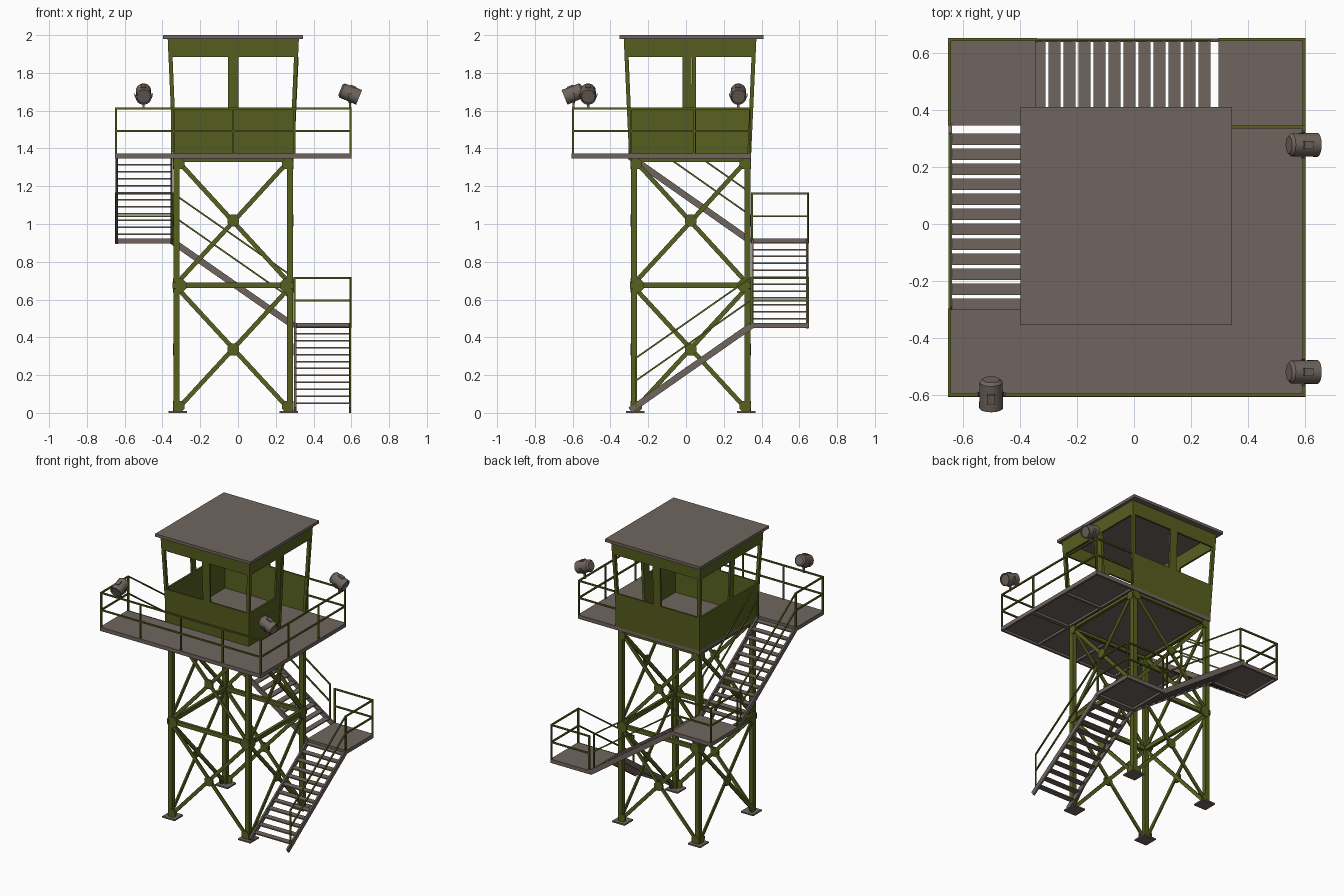
import bpy, bmesh, math
from mathutils import Vector as V, Matrix as M

if "Cube" in bpy.data.objects:
    bpy.data.objects.remove(bpy.data.objects["Cube"])


def material(name, col):
    m = bpy.data.materials.new(name)
    m.diffuse_color = (*col, 1)
    m.use_nodes = True
    m.node_tree.nodes["Principled BSDF"].inputs["Base Color"].default_value = m.diffuse_color
    return m


OLIVE = material("olive_paint", (0.095, 0.115, 0.014))
BROWN = material("brown_grey_metal", (0.16, 0.13, 0.112))


def finish(name, bm, mat):
    bmesh.ops.recalc_face_normals(bm, faces=bm.faces)
    me = bpy.data.meshes.new(name)
    bm.to_mesh(me)
    bm.free()
    me.materials.append(mat)
    ob = bpy.data.objects.new(name, me)
    bpy.context.collection.objects.link(ob)
    return ob


def box(bm, x0, x1, y0, y1, z0, z1):
    mat = M.Translation(((x0 + x1) / 2, (y0 + y1) / 2, (z0 + z1) / 2)) @ M.Diagonal((x1 - x0, y1 - y0, z1 - z0, 1))
    bmesh.ops.create_cube(bm, size=1, matrix=mat)


def bar(bm, p, q, w, h):
    """Square bar from p to q, w across and h upright."""
    p, q = V(p), V(q)
    d = (q - p).normalized()
    s = V((1, 0, 0)) if abs(d.z) > 0.999 else d.cross(V((0, 0, 1))).normalized()
    u = s.cross(d)
    rot = M((s, d, u)).transposed().to_4x4()
    mat = M.Translation((p + q) / 2) @ rot @ M.Diagonal((w, (q - p).length, h, 1))
    bmesh.ops.create_cube(bm, size=1, matrix=mat)


CX, CY = -0.025, 0.025      # tower centre
Z1, Z2, Z3 = 0.477, 0.923, 1.374   # landing and deck heights
L = 0.30                    # leg distance from centre

# Legs and foot plates
legs, feet = bmesh.new(), bmesh.new()
for sx in (-1, 1):
    for sy in (-1, 1):
        x, y = CX + sx * L, CY + sy * L
        box(legs, x - 0.016, x + 0.016, y - 0.016, y + 0.016, 0.005, 1.35)
        fx, fy = x - sx * 0.006, y - sy * 0.006
        box(feet, fx - 0.048, fx + 0.048, fy - 0.048, fy + 0.048, 0, 0.01)
finish("tower_legs", legs, OLIVE)
finish("foot_plates", feet, BROWN)

# Bracing of the four tower faces
brace, guss = bmesh.new(), bmesh.new()
for i in range(4):
    R = M.Translation((CX, CY, 0)) @ M.Rotation(i * math.pi / 2, 4, 'Z')

    def P(x, z, y=-0.306):
        return R @ V((x, y, z))

    for z in (0.675, 1.338):
        bar(brace, P(-L, z, -L), P(L, z, -L), 0.02, 0.03 if z < 1 else 0.02)
    for z0, z1 in ((0.02, 0.66), (0.69, 1.335)):
        for s in (-1, 1):
            bar(brace, P(-s * 0.295, z0), P(s * 0.295, z1), 0.01, 0.024)
    spots = [(0, 0.335, 0.034), (0, 1.018, 0.034)]
    for s in (-1, 1):
        spots += [(s * 0.285, 0.675, 0.04), (s * 0.285, 1.318, 0.03), (s * 0.285, 0.035, 0.03)]
    for x, z, r in spots:
        m = R @ M.Translation((x, -0.313, z)) @ M.Rotation(math.pi / 2, 4, 'X') @ M.Rotation(math.pi / 8, 4, 'Z')
        bmesh.ops.create_cone(guss, cap_ends=True, segments=8, radius1=r, radius2=r, depth=0.012, matrix=m)
finish("tower_bracing", brace, OLIVE)
finish("gusset_plates", guss, OLIVE)


def platform(name, rects, ribs):
    """Thin plates with edge beams and extra ribs below."""
    bm = bmesh.new()
    for x0, x1, y0, y1, z in rects:
        box(bm, x0, x1, y0, y1, z - 0.012, z)
        lo, hi = z - 0.027, z - 0.004
        for x in (x0, x1 - 0.014):
            box(bm, x, x + 0.014, y0, y1, lo, hi)
        for y in (y0, y1 - 0.014):
            box(bm, x0 + 0.001, x1 - 0.001, y, y + 0.014, lo, hi)
    for p, q in ribs:
        bar(bm, p, q, 0.014, 0.022)
    finish(name, bm, BROWN)


zr = Z3 - 0.016
platform("deck", [(-0.65, 0.6, -0.605, -0.3, Z3), (-0.345, 0.6, -0.3, 0.345, Z3)],
         [((0.295, -0.6, zr), (0.295, 0.34, zr)), ((-0.34, -0.6, zr), (-0.34, -0.3, zr)),
          ((CX, -0.6, zr), (CX, -0.3, zr)), ((0.3, 0.02, zr), (0.595, 0.02, zr))])
platform("lower_landing", [(0.295, 0.6, 0.345, 0.65, Z1)], [])
platform("upper_landing", [(-0.65, -0.345, 0.345, 0.65, Z2)], [])


# Stairs: a and b are the floor-level centres of the low and high ends
def stair(name, a, b, rails):
    a, b = V(a), V(b)
    run = V((b.x - a.x, b.y - a.y, 0))
    d = run.normalized()
    s = V((-d.y, d.x, 0))
    slope = (b.z - a.z) / run.length
    bm = bmesh.new()
    for k in (-1, 1):
        o = s * k * 0.145 - V((0, 0, 0.016))
        bar(bm, a + o, b + o, 0.012, 0.034)
    for k in range(12):
        t = 0.0525 * (k + 1) - 0.004
        c = a + d * t + V((0, 0, slope * t - 0.012))
        bar(bm, c - s * 0.145, c + s * 0.145, 0.041, 0.008)
    finish(name, bm, BROWN)
    bm = bmesh.new()
    for k in rails:
        o = s * k * 0.147
        p = a + o + d * 0.03 + V((0, 0, slope * 0.03))
        bar(bm, p - V((0, 0, 0.02)), p + V((0, 0, 0.245)), 0.009, 0.009)
        e = b + o
        bar(bm, e - V((0, 0, 0.02)), e + V((0, 0, 0.243)), 0.009, 0.009)
        for h in (0.12, 0.24):
            bar(bm, p + V((0, 0, h)), e + V((0, 0, h)), 0.009, 0.009)
    finish(name + "_handrail", bm, OLIVE)


stair("first_stair", (0.4475, -0.295, 0.03), (0.4475, 0.345, Z1), (-1,))
stair("second_stair", (0.295, 0.4975, Z1), (-0.345, 0.4975, Z2), (-1,))
stair("third_stair", (-0.4975, 0.345, Z2), (-0.4975, -0.298, Z3), (-1, 1))


# Guard rails around platforms
def guard(name, pts, z):
    bm = bmesh.new()
    for x, y in pts:
        bar(bm, (x, y, z - 0.02), (x, y, z + 0.243), 0.01, 0.01)
    for (x, y), (u, v) in zip(pts, pts[1:]):
        for h in (0.118, 0.238):
            bar(bm, (x, y, z + h), (u, v, z + h), 0.01, 0.01)
    finish(name, bm, OLIVE)


guard("deck_guard_rail", [(-0.645, -0.3), (-0.645, -0.598), (-0.34, -0.598), (CX, -0.598), (0.3, -0.598),
                          (0.595, -0.598), (0.595, -0.29), (0.595, 0.045), (0.595, 0.34), (0.3, 0.34)], Z3)
guard("lower_landing_rail", [(0.595, 0.35), (0.595, 0.645), (0.3, 0.645)], Z1)
guard("upper_landing_rail", [(-0.645, 0.35), (-0.645, 0.645), (-0.345, 0.645)], Z2)

# Cabin: straight panels, then flared outward with height
X0, X1, Y0, Y1 = -0.345, 0.295, -0.302, 0.345
ZS, ZH, ZT, T = 1.61, 1.885, 1.982, 0.012
bm = bmesh.new()
for y in (Y0, Y1 - T):                      # front and back walls
    box(bm, X0, X1, y, y + T, 1.37, ZS)
    box(bm, X0, X1, y, y + T, ZH, ZT)
    box(bm, CX - 0.027, CX + 0.027, y, y + T, ZS, ZH)
for x in (X0, X1 - T):                      # side walls, doorway on the right
    box(bm, x, x + T, Y0 + T, Y1 - T if x == X0 else 0.03, 1.37, ZS)
    box(bm, x, x + T, Y0 + T, Y1 - T, ZH, ZT)
    box(bm, x, x + T, -0.016, 0.028, ZS, ZH)
box(bm, X1 - T - 0.003, X1 + 0.003, 0.03, 0.052, 1.37, ZH)
for x in (X0, X1 - 0.02):                   # corner posts
    for y in (Y0, Y1 - 0.02):
        box(bm, x, x + 0.02, y, y + 0.02, ZS if x == X0 or y == Y0 else 1.37, ZH)
mx, my = (X0 + X1) / 2, (Y0 + Y1) / 2
for v in bm.verts:
    f = 1 + 0.085 * (v.co.z - 1.37) / 0.61
    v.co.x = mx + (v.co.x - mx) * f
    v.co.y = my + (v.co.y - my) * f
finish("cabin_walls", bm, OLIVE)

# Roof
bm = bmesh.new()
box(bm, -0.397, 0.343, -0.353, 0.41, 1.98, 2.0)
finish("roof", bm, BROWN)


# Floodlights: local +x is the beam, angle turns it about z
def floodlight(name, x, y, angle):
    base = M.Translation((x, y, 1.69)) @ M.Rotation(angle, 4, 'Z')
    tilt = base @ M.Rotation(math.radians(22), 4, 'Y')
    bm = bmesh.new()
    prof = [(-0.055, 0), (-0.055, 0.03), (-0.045, 0.04), (0.052, 0.042), (0.052, 0.036), (0.045, 0.034), (0.045, 0)]
    vs = [bm.verts.new((a, 0, r)) for a, r in prof]
    es = [bm.edges.new(e) for e in zip(vs, vs[1:])]
    bmesh.ops.spin(bm, geom=vs + es, cent=(0, 0, 0), axis=(1, 0, 0), angle=math.tau, steps=24)
    bmesh.ops.remove_doubles(bm, verts=bm.verts, dist=0.0005)
    box(bm, -0.015, 0.02, -0.014, 0.014, 0.036, 0.046)
    bmesh.ops.transform(bm, matrix=tilt, verts=bm.verts)
    ob = finish(name, bm, BROWN)
    bpy.ops.object.select_all(action='DESELECT')
    ob.select_set(True)
    bpy.context.view_layer.objects.active = ob
    bpy.ops.object.shade_smooth_by_angle(angle=math.radians(35))
    # Yoke and stem
    bm = bmesh.new()
    arc = [V((0, 0.047 * math.cos(t), 0.047 * math.sin(t))) for t in (-math.pi * i / 10 for i in range(11))]
    for p, q in zip(arc, arc[1:]):
        bar(bm, base @ p, base @ q, 0.014, 0.005)
    bar(bm, (x, y, 1.605), (x, y, 1.645), 0.012, 0.012)
    finish(name + "_yoke", bm, BROWN)


floodlight("back_right_floodlight", 0.593, 0.277, 0)
floodlight("front_right_floodlight", 0.593, -0.518, 0)
floodlight("front_left_floodlight", -0.5, -0.595, -math.pi / 2)
